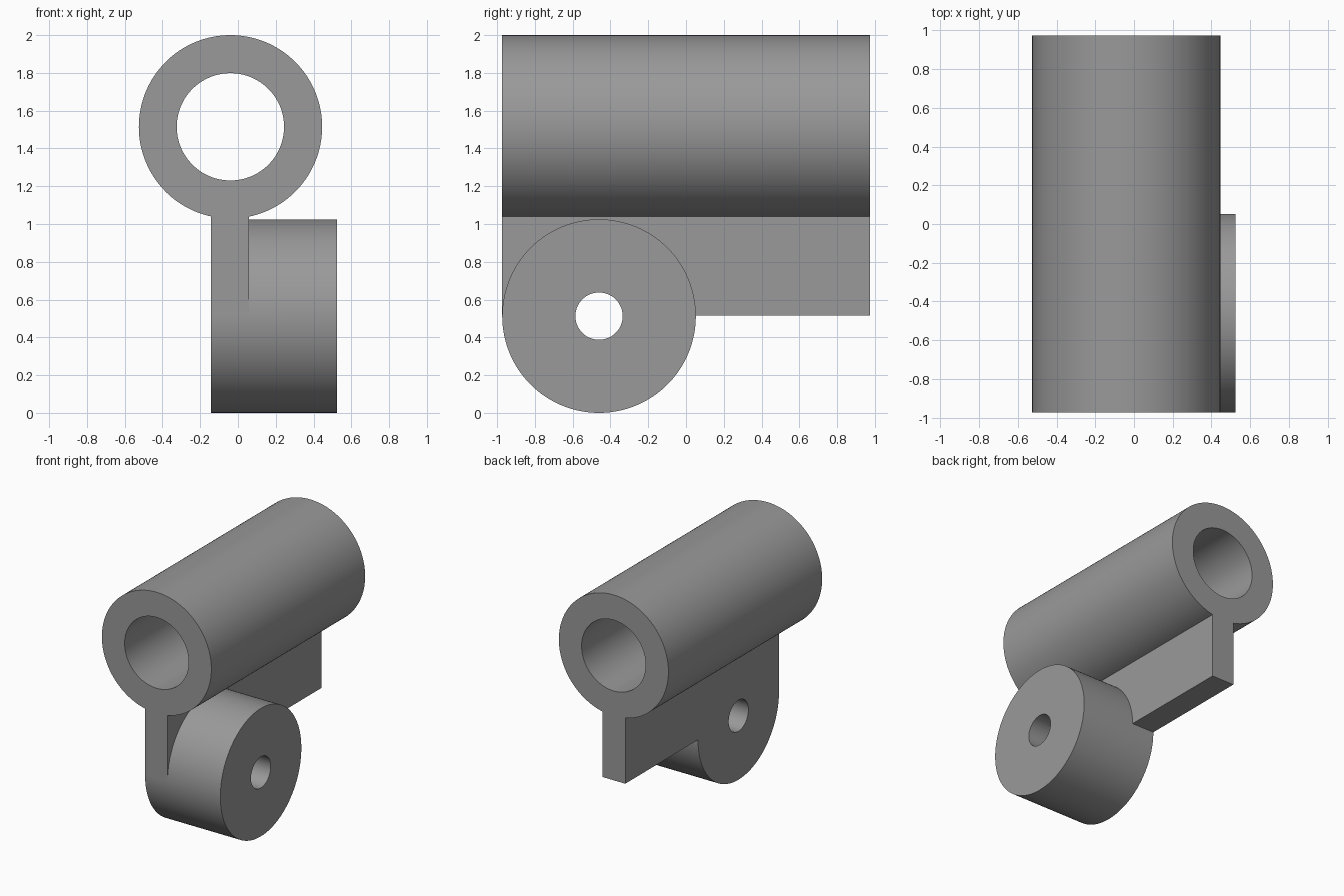
import bpy, math
from mathutils import Matrix

if "Cube" in bpy.data.objects:
    bpy.data.objects.remove(bpy.data.objects["Cube"])

X_TUBE, Z_TUBE, R_TUBE, R_BORE = -0.04, 1.5145, 0.4855, 0.284
Y_BOSS, R_BOSS, R_PIN = -0.4605, 0.5125, 0.125
HALF_Y = 0.973
X_LEFT, X_WEB, X_RIGHT = -0.143, 0.057, 0.525

grey = bpy.data.materials.new("plain grey")
grey.diffuse_color = (0.32, 0.32, 0.32, 1)
grey.use_nodes = True
grey.node_tree.nodes["Principled BSDF"].inputs["Base Color"].default_value = grey.diffuse_color


def cylinder(name, radius, length, centre, axis):
    """Cylinder along the x or y axis."""
    rot = (0, math.pi / 2, 0) if axis == "x" else (math.pi / 2, 0, 0)
    bpy.ops.mesh.primitive_cylinder_add(vertices=128, radius=radius, depth=length,
                                        location=centre, rotation=rot)
    ob = bpy.context.object
    ob.name = name
    bpy.ops.object.transform_apply(location=True, rotation=True, scale=True)
    return ob


def combine(target, tool, operation):
    """Apply an exact boolean and discard the tool."""
    mod = target.modifiers.new(operation.lower(), "BOOLEAN")
    mod.operation, mod.solver, mod.object = operation, "EXACT", tool
    bpy.context.view_layer.objects.active = target
    bpy.ops.object.modifier_apply(modifier=mod.name)
    bpy.data.objects.remove(tool, do_unlink=True)


# Long tube body
body = cylinder("tube_bracket", R_TUBE, 2 * HALF_Y, (X_TUBE, 0, Z_TUBE), "y")

# Flat web hanging under the tube
z0, z1 = 0.515, 1.12
bpy.ops.mesh.primitive_cube_add(size=1)
web = bpy.context.object
web.data.transform(Matrix.Translation(((X_LEFT + X_WEB) / 2, 0, (z0 + z1) / 2))
                   @ Matrix.Diagonal((X_WEB - X_LEFT, 2 * HALF_Y, z1 - z0, 1)))
combine(body, web, "UNION")

# Round sideways boss at the front of the web
x_mid = (X_LEFT + X_RIGHT) / 2
boss = cylinder("boss", R_BOSS, X_RIGHT - X_LEFT, (x_mid, Y_BOSS, R_BOSS), "x")
combine(body, boss, "UNION")

# Tube bore and pin hole
combine(body, cylinder("tube_bore", R_BORE, 3, (X_TUBE, 0, Z_TUBE), "y"), "DIFFERENCE")
combine(body, cylinder("pin_hole", R_PIN, 2, (x_mid, Y_BOSS, R_BOSS), "x"), "DIFFERENCE")

# Finish
body.data.materials.clear()
body.data.materials.append(grey)
for p in body.data.polygons:
    p.material_index = 0
bpy.ops.object.select_all(action="DESELECT")
body.select_set(True)
bpy.context.view_layer.objects.active = body
bpy.ops.object.shade_smooth_by_angle(angle=math.radians(30))
